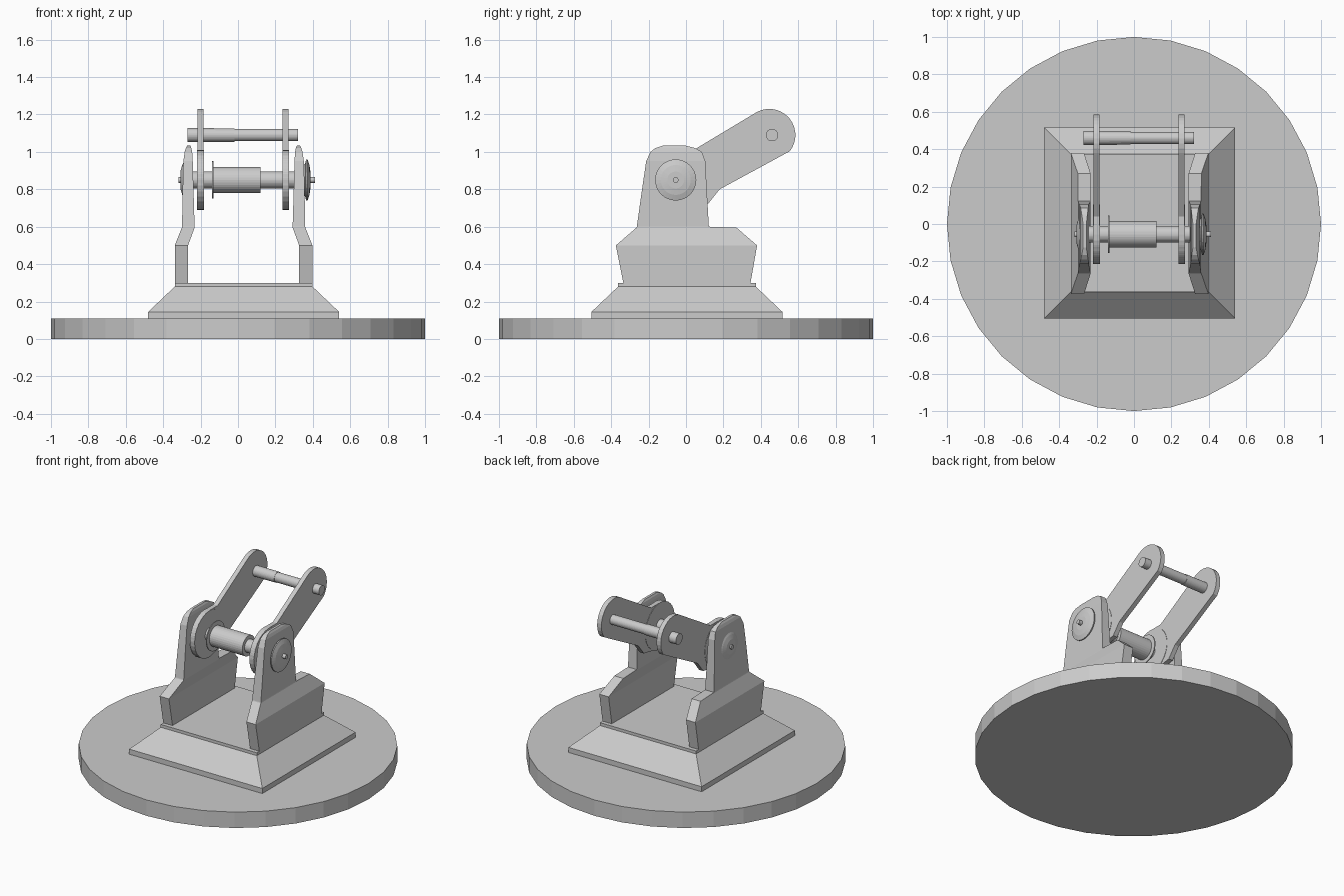
import bpy, math

if "Cube" in bpy.data.objects:
    bpy.data.objects.remove(bpy.data.objects["Cube"])

GREY = bpy.data.materials.new("plain_grey")
GREY.diffuse_color = (0.6, 0.6, 0.6, 1)
GREY.use_nodes = True
GREY.node_tree.nodes["Principled BSDF"].inputs["Base Color"].default_value = GREY.diffuse_color
CX = 0.03                      # middle plane of the bracket
AXLE = (-0.055, 0.85)          # y, z of the axle
PIN = (0.46, 1.09)             # y, z of the upper pin


def make(name, verts, faces):
    mesh = bpy.data.meshes.new(name)
    mesh.from_pydata(verts, [], faces)
    mesh.materials.append(GREY)
    obj = bpy.data.objects.new(name, mesh)
    bpy.context.collection.objects.link(obj)
    bpy.context.view_layer.objects.active = obj
    bpy.ops.object.mode_set(mode='EDIT')
    bpy.ops.mesh.select_all(action='SELECT')
    bpy.ops.mesh.normals_make_consistent(inside=False)
    bpy.ops.object.mode_set(mode='OBJECT')
    return obj


def loft(name, rings):
    """Join equal-length rings of points and cap both ends."""
    n = len(rings[0])
    verts = [p for r in rings for p in r]
    faces = [(i * n + j, i * n + (j + 1) % n, (i + 1) * n + (j + 1) % n, (i + 1) * n + j)
             for i in range(len(rings) - 1) for j in range(n)]
    faces += [tuple(range(n)), tuple(range(len(verts) - n, len(verts)))]
    return make(name, verts, faces)


def rect(x0, x1, y0, y1, z):
    return [(x0, y0, z), (x1, y0, z), (x1, y1, z), (x0, y1, z)]


def lathe(name, profile, centre, n=32):
    """Turn (x, radius) pairs around a line along x."""
    return loft(name, [[(x, centre[0] + r * math.cos(2 * math.pi * k / n),
                         centre[1] + r * math.sin(2 * math.pi * k / n))
                        for k in range(n)] for x, r in profile])


def arc(c, r, a0, a1, n):
    return [(c[0] + r * math.cos(math.radians(a0 + (a1 - a0) * k / n)),
             c[1] + r * math.sin(math.radians(a0 + (a1 - a0) * k / n)))
            for k in range(n + 1)]


# round base
loft("base_disc", [[(math.sin(math.pi * k / 16), math.cos(math.pi * k / 16), z)
                    for k in range(32)] for z in (0, 0.11)])

# sloped square plinth with a thin lip on top
loft("plinth", [rect(CX - h, CX + h, 0.005 - h, 0.005 + h, z)
                for h, z in ((0.51, 0.11), (0.51, 0.145), (0.368, 0.28), (0.368, 0.30))])

# side supports: z, y front, y back, inner and outer distance from the middle
SECTIONS = [(0.30, -0.335, 0.345, 0.297, 0.368),
            (0.50, -0.375, 0.38, 0.297, 0.368),
            (0.595, -0.265, 0.27, 0.262, 0.33),
            (0.60, -0.263, 0.122, 0.262, 0.329),
            (0.80, -0.235, 0.111, 0.268, 0.326),
            (0.95, -0.213, 0.103, 0.272, 0.322),
            (1.00, -0.19, 0.085, 0.275, 0.315),
            (1.02, -0.165, 0.05, 0.279, 0.309),
            (1.033, -0.125, 0.0, 0.285, 0.302)]
for side, s in (("left", -1), ("right", 1)):
    loft(side + "_support", [rect(CX + s * a, CX + s * b, y0, y1, z)
                             for z, y0, y1, a, b in SECTIONS])

# axle with its sleeve, flange and collars
lathe("axle", [(-0.27, 0.045), (0.33, 0.045)], AXLE)
lathe("sleeve", [(-0.135, 0.07), (0.12, 0.07)], AXLE)
lathe("sleeve_flange", [(-0.138, 0.1), (-0.132, 0.1)], AXLE)

# domed washers with a small axle tip on the outside
lathe("right_washer", [(0.345, 0.08), (0.358, 0.085), (0.364, 0.11), (0.372, 0.11),
                       (0.382, 0.08), (0.387, 0.045), (0.387, 0.015), (0.412, 0.015)], AXLE)
lathe("left_washer", [(-0.275, 0.1), (-0.289, 0.1), (-0.298, 0.08), (-0.307, 0.05),
                      (-0.307, 0.015), (-0.317, 0.015)], AXLE)

# swinging arms: rounded outer end, round hub and straight edges between them
OUTLINE = (arc((0.445, 1.09), 0.14, -38, 118, 14)
           + [(0.04, 1.01)]
           + arc(AXLE, 0.16, 90, 290, 16)
           + [(0.06, 0.715), (0.12, 0.725), (0.18, 0.80)])
for side, x in (("left", -0.2), ("right", 0.255)):
    loft(side + "_arm", [[(x + d, y, z) for y, z in OUTLINE] for d in (-0.016, 0.016)])
    lathe(side + "_arm_hub", [(x - 0.018, 0.16), (x + 0.018, 0.16)], AXLE)

# upper pin joining the arms
lathe("upper_pin", [(-0.27, 0.037), (-0.02, 0.036), (-0.02, 0.033), (0.32, 0.033)], PIN)
